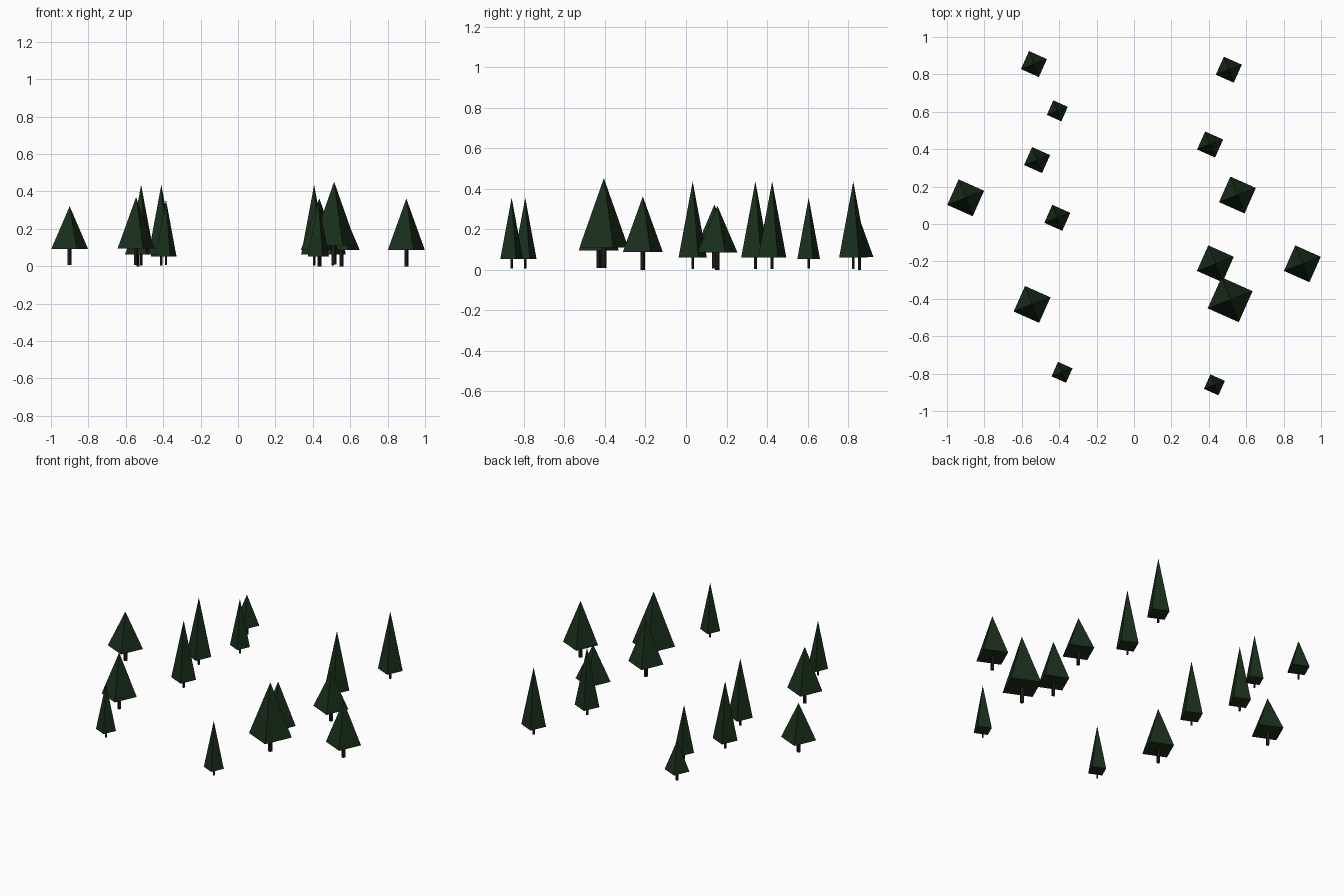
import bpy, bmesh
from math import radians, cos
from mathutils import Matrix

if "Cube" in bpy.data.objects:
    bpy.data.objects.remove(bpy.data.objects["Cube"])


def material(name, rgb):
    m = bpy.data.materials.new(name)
    m.diffuse_color = (*rgb, 1)
    m.use_nodes = True
    m.node_tree.nodes["Principled BSDF"].inputs["Base Color"].default_value = m.diffuse_color
    return m


LEAF = material("foliage_green", (0.010, 0.028, 0.011))
BARK = material("trunk_brown", (0.012, 0.011, 0.008))
TURN = radians(21)  # corner direction shared by every four-sided tree


def cone(name, mat, x, y, z0, z1, r0, r1):
    bm = bmesh.new()
    bmesh.ops.create_cone(
        bm, cap_ends=True, segments=4, radius1=r0, radius2=r1, depth=z1 - z0,
        matrix=Matrix.Translation((0, 0, (z0 + z1) / 2)) @ Matrix.Rotation(TURN, 4, 'Z'))
    bmesh.ops.remove_doubles(bm, verts=bm.verts, dist=1e-5)
    me = bpy.data.meshes.new(name)
    bm.to_mesh(me)
    bm.free()
    me.materials.append(mat)
    ob = bpy.data.objects.new(name, me)
    ob.location = (x, y, 0)
    bpy.context.collection.objects.link(ob)


# tree kinds: foliage width, foliage base height, total height, trunk radius
KINDS = {
    "fir": (0.197, 0.088, 0.362, 0.0115),
    "short_fir": (0.197, 0.086, 0.315, 0.0115),
    "big_fir": (0.240, 0.102, 0.443, 0.0140),
    "small_fir": (0.139, 0.063, 0.254, 0.0080),
    "spruce": (0.139, 0.057, 0.431, 0.0075),
    "small_spruce": (0.112, 0.047, 0.350, 0.0060),
}

# kind, x, y, ground height
TREES = [
    ("small_fir", -0.535, 0.855, 0.0),
    ("small_spruce", -0.41, 0.605, 0.006),
    ("spruce", -0.518, 0.342, 0.005),
    ("short_fir", -0.90, 0.14, 0.006),
    ("spruce", -0.41, 0.033, 0.005),
    ("fir", -0.545, -0.43, 0.008),
    ("small_spruce", -0.385, -0.793, 0.006),
    ("spruce", 0.507, 0.825, 0.005),
    ("spruce", 0.407, 0.425, 0.005),
    ("short_fir", 0.553, 0.155, 0.0),
    ("fir", 0.435, -0.213, 0.0),
    ("fir", 0.90, -0.213, 0.0),
    ("big_fir", 0.514, -0.405, 0.009),
    ("small_spruce", 0.43, -0.86, 0.006),
]

for i, (kind, x, y, g) in enumerate(TREES, 1):
    width, base, top, tr = KINDS[kind]
    cone(f"{kind}_foliage_{i}", LEAF, x, y, g + base, g + top, width / 2 / cos(TURN), 0)
    cone(f"{kind}_trunk_{i}", BARK, x, y, g, g + base + 0.01, tr, tr)
